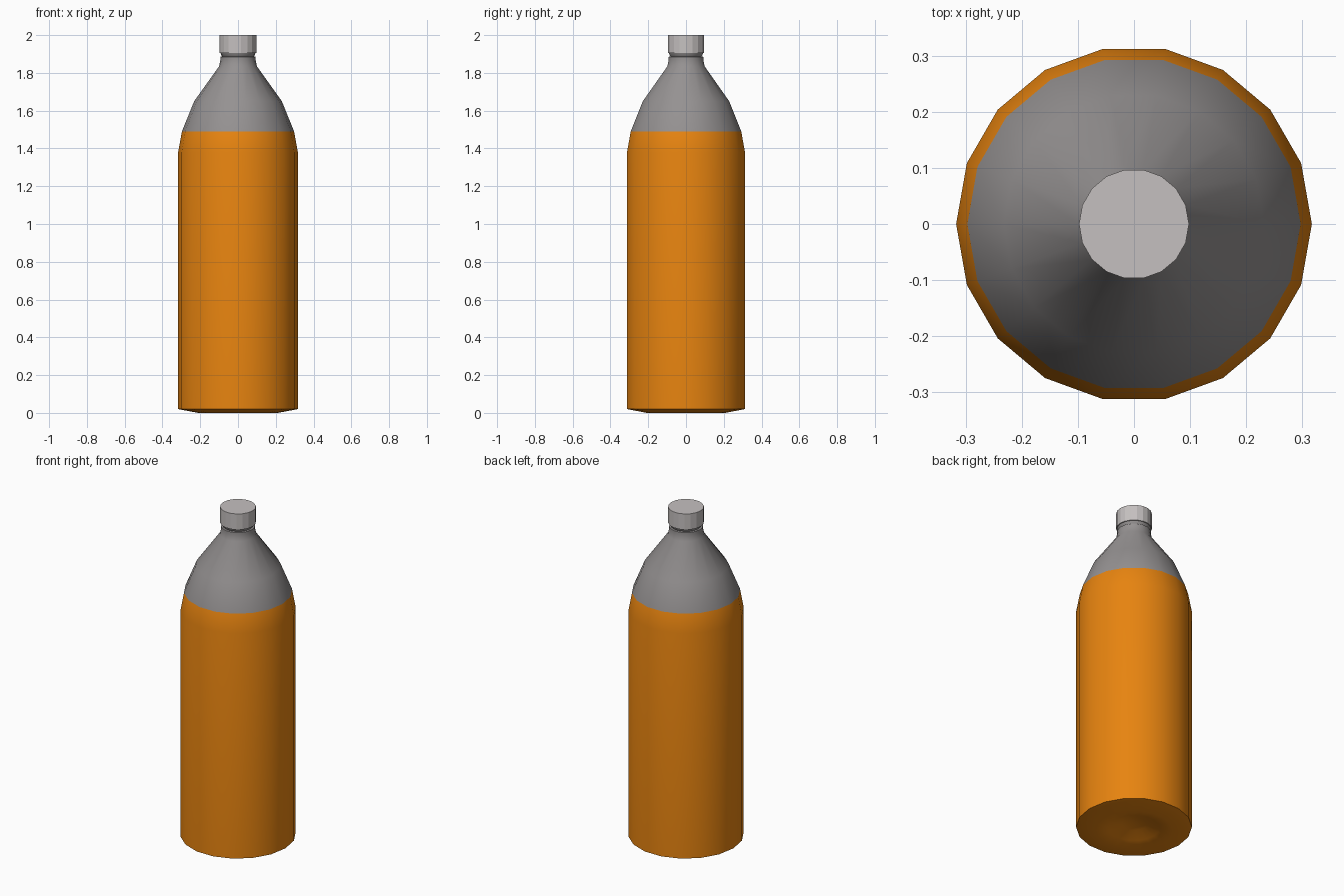
import bpy, bmesh, math

if "Cube" in bpy.data.objects:
    bpy.data.objects.remove(bpy.data.objects["Cube"])

SIDES = 18


def material(name, rgb):
    m = bpy.data.materials.new(name)
    m.diffuse_color = (*rgb, 1)
    m.use_nodes = True
    m.node_tree.nodes["Principled BSDF"].inputs["Base Color"].default_value = m.diffuse_color
    return m


orange = material("orange", (0.80, 0.23, 0.005))
grey = material("grey", (0.30, 0.285, 0.285))
pale = material("pale_grey", (0.56, 0.53, 0.525))


def lathe(name, profile, mats, angle, rule=None):
    """Revolve (radius, z) points; radius 0 makes a single pole vertex."""
    bm = bmesh.new()
    rings = []
    for r, z in profile:
        n = SIDES if r > 0 else 1
        rings.append([bm.verts.new((r * math.cos(math.tau * i / SIDES),
                                    r * math.sin(math.tau * i / SIDES), z))
                      for i in range(n)])
    for a, b in zip(rings, rings[1:]):
        for i in range(SIDES):
            j = (i + 1) % SIDES
            quad = [a[i % len(a)], a[j % len(a)], b[j % len(b)], b[i % len(b)]]
            bm.faces.new(list(dict.fromkeys(quad)))
    bmesh.ops.recalc_face_normals(bm, faces=bm.faces)
    if rule:
        for f in bm.faces:
            f.material_index = rule(f.calc_center_median().z)
    me = bpy.data.meshes.new(name)
    bm.to_mesh(me)
    bm.free()
    for m in mats:
        me.materials.append(m)
    ob = bpy.data.objects.new(name, me)
    bpy.context.collection.objects.link(ob)
    bpy.ops.object.select_all(action='DESELECT')
    ob.select_set(True)
    bpy.context.view_layer.objects.active = ob
    bpy.ops.object.shade_smooth_by_angle(angle=math.radians(angle))
    return ob


# Bottle body with dimpled base, orange up to the fill line
lathe("bottle_body",
      [(0, 0.045), (0.07, 0.04), (0.14, 0.015), (0.21, 0.0), (0.317, 0.02),
       (0.317, 1.38), (0.297, 1.49), (0.232, 1.65), (0.10, 1.835),
       (0.093, 1.87), (0.093, 1.885), (0.082, 1.888), (0, 1.888)],
      [orange, grey], 40, lambda z: 0 if z < 1.49 else 1)

# Sealing ring below the cap
lathe("neck_ring",
      [(0, 1.885), (0.082, 1.885), (0.088, 1.893), (0.092, 1.905), (0, 1.905)],
      [grey], 30)

# Screw cap
lathe("cap", [(0, 1.905), (0.098, 1.905), (0.098, 2.0), (0, 2.0)], [pale], 15)
